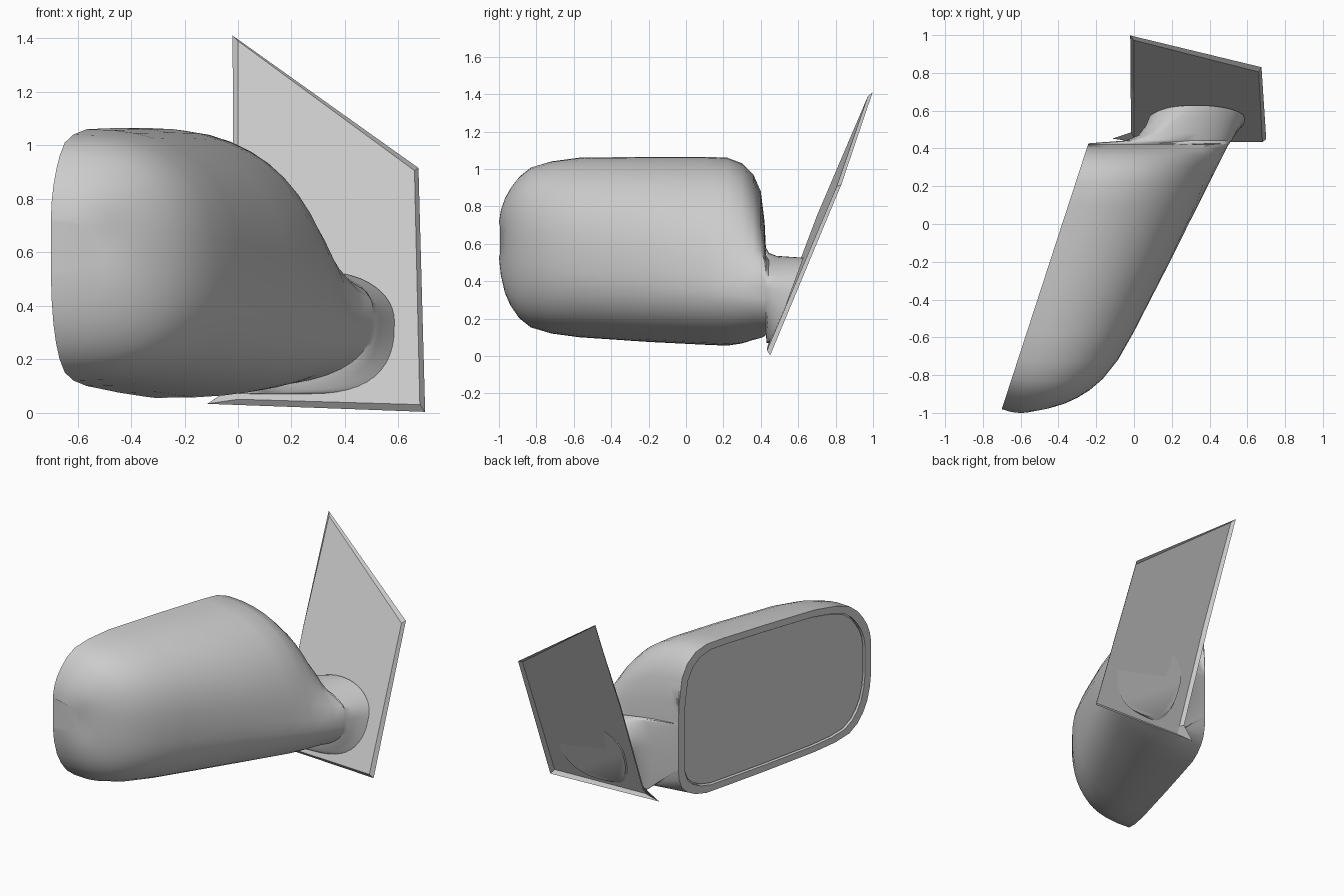
import bpy, bmesh, math
from mathutils import Vector

cube = bpy.data.objects.get("Cube")
if cube:
    bpy.data.objects.remove(cube)

grey = bpy.data.materials.new("plain_grey")
grey.use_nodes = True
COLOUR = (0.6, 0.6, 0.6, 1)
grey.diffuse_color = COLOUR
grey.node_tree.nodes["Principled BSDF"].inputs["Base Color"].default_value = COLOUR


def shade(obj):
    bpy.ops.object.select_all(action='DESELECT')
    obj.select_set(True)
    bpy.context.view_layer.objects.active = obj
    bpy.ops.object.shade_smooth_by_angle(angle=math.radians(40))


def loft(name, rings, open_start=False):
    """Skin a list of equal closed rings and cap the ends."""
    bm = bmesh.new()
    loops = [[bm.verts.new(p) for p in ring] for ring in rings]
    n = len(loops[0])
    for a, b in zip(loops, loops[1:]):
        for i in range(n):
            j = (i + 1) % n
            bm.faces.new((a[i], a[j], b[j], b[i]))
    if not open_start:
        bm.faces.new(loops[0])
    bm.faces.new(loops[-1])
    bmesh.ops.recalc_face_normals(bm, faces=bm.faces)
    mesh = bpy.data.meshes.new(name)
    bm.to_mesh(mesh)
    bm.free()
    mesh.materials.append(grey)
    obj = bpy.data.objects.new(name, mesh)
    bpy.context.collection.objects.link(obj)
    return obj


def back_x(y):
    """Slanted vertical plane that holds the mirror."""
    return -0.70 + 0.326 * (y + 0.98)


def clamp(v):
    return min(max(v, 0), 1)


def power(v, p):
    return math.copysign(abs(v) ** (2 / p), v)


def section(y, left, right, low, high, lift=0, shear=0, round_back=0, steps=48):
    """Superellipse slice, flat towards the mirror unless round_back is set."""
    mid = min(max(0.62 - 0.18 * (y + 1), low + 0.1), high - 0.1)
    centre = left + round_back
    upper = 2.5 - 0.3 * (y + 1)
    pinch = 0.11 * clamp((y + 0.1) / 0.5) ** 2
    bulge = 0.02 * clamp((-0.5 - y) / 0.4)
    ring = []
    for i in range(steps):
        a = math.tau * i / steps
        c, s = math.cos(a), math.sin(a)
        p = upper if s > 0 else 2.6
        if c < 0 and round_back == 0:
            x, z = left, mid + s * ((high if s > 0 else 2 * mid - low) - mid)
        else:
            x = centre + power(c, p) * (right - centre if c > 0 else round_back)
            z = mid + power(s, p) * (high - mid if s > 0 else mid - low)
        # Waist above the foot, and the shoulder of the foot below it
        if c > 0 and round_back == 0:
            x = max(left, x - pinch * math.sin(math.pi * clamp((z - 0.36) / 0.68)) ** 0.8)
            if y > 0.1 and mid < z < 0.53:
                ratio = (z - mid) / (0.53 - mid)
                x = max(x, right - 0.3 + 0.3 * (1 - ratio ** 2.5) ** 0.4)
        t = clamp((x - left) / (right - left))
        if s < 0:
            z += lift * (1 - t) ** 3 * (mid - z) / (mid - low)
        ring.append((x, y + shear * (z - 0.3) - 4 * bulge * t * (1 - t), z))
    return ring


# Housing stations: y, outer x, low z, high z, lift of the lower back corner
body = [
    (-0.98, -0.50, 0.52, 0.72, 0), (-0.97, -0.43, 0.42, 0.79, 0),
    (-0.95, -0.365, 0.33, 0.85, 0), (-0.92, -0.30, 0.26, 0.905, 0),
    (-0.88, -0.235, 0.2, 0.96, 0), (-0.82, -0.165, 0.15, 1.01, 0),
    (-0.72, -0.085, 0.12, 1.04, 0), (-0.57, 0, 0.10, 1.06, 0),
    (-0.2, 0.19, 0.075, 1.065, 0), (0.1, 0.345, 0.06, 1.065, 0),
    (0.22, 0.405, 0.055, 1.06, 0), (0.3, 0.445, 0.06, 1.03, 0.01),
    (0.36, 0.475, 0.07, 0.97, 0.03), (0.4, 0.495, 0.07, 0.88, 0.07),
    (0.42, 0.505, 0.07, 0.72, 0.13), (0.427, 0.508, 0.07, 0.58, 0.2),
]
# Foot stations: y, left x, right x, low z, high z, shear, back radius
foot = [
    (0.437, -0.05, 0.515, 0.07, 0.55, 0.03, 0.06),
    (0.46, 0.02, 0.53, 0.07, 0.535, 0.1, 0.12),
    (0.5, 0.06, 0.555, 0.07, 0.53, 0.25, 0.18),
    (0.545, 0.08, 0.585, 0.07, 0.525, 0.37, 0.25),
]
rings = [section(y, back_x(y), r, lo, hi, lift) for y, r, lo, hi, lift in body]
rings += [section(y, l, r, lo, hi, 0, sh, rb) for y, l, r, lo, hi, sh, rb in foot]
housing = loft("mirror_housing", rings)

# Mirror outline follows the housing edge, pulled inwards
edge = [(y, hi) for y, r, lo, hi, lift in body]
edge += [(y, lo + lift) for y, r, lo, hi, lift in reversed(body)]
normal = Vector((-0.951, 0.31, 0))


def outline(shrink, offset):
    cy, cz = -0.28, 0.56
    pts = []
    for y, z in edge:
        yy = cy + (y - cy) * (1 - shrink / 0.71)
        zz = cz + (z - cz) * (1 - shrink / 0.5)
        pts.append(Vector((back_x(yy), yy, zz)) + normal * offset)
    return pts


cutter = loft("recess_cutter", [outline(0.045, -0.03), outline(0.045, 0.05)])
cutter.hide_render = True
cutter.hide_viewport = True
cutter.display_type = 'WIRE'
cut = housing.modifiers.new("recess", 'BOOLEAN')
cut.operation = 'DIFFERENCE'
cut.object = cutter
cut.solver = 'EXACT'
shade(housing)

loft("mirror_glass", [outline(0.052, -0.035), outline(0.052, -0.012)])

# Mounting plate: a shallow tray, open at the back, with a spur at the bottom
rim = [(-0.02, 0.998, 1.41), (0.675, 0.83, 0.915), (0.70, 0.45, 0.003),
       (-0.115, 0.452, 0.033), (-0.015, 0.485, 0.1), (-0.018, 0.73, 0.75)]
front = [(0.0, 0.973, 1.39), (0.66, 0.805, 0.905), (0.68, 0.433, 0.03),
         (0.0, 0.435, 0.05), (0.0, 0.455, 0.1), (0.0, 0.70, 0.75)]
loft("mounting_plate", [rim, front], open_start=True)
